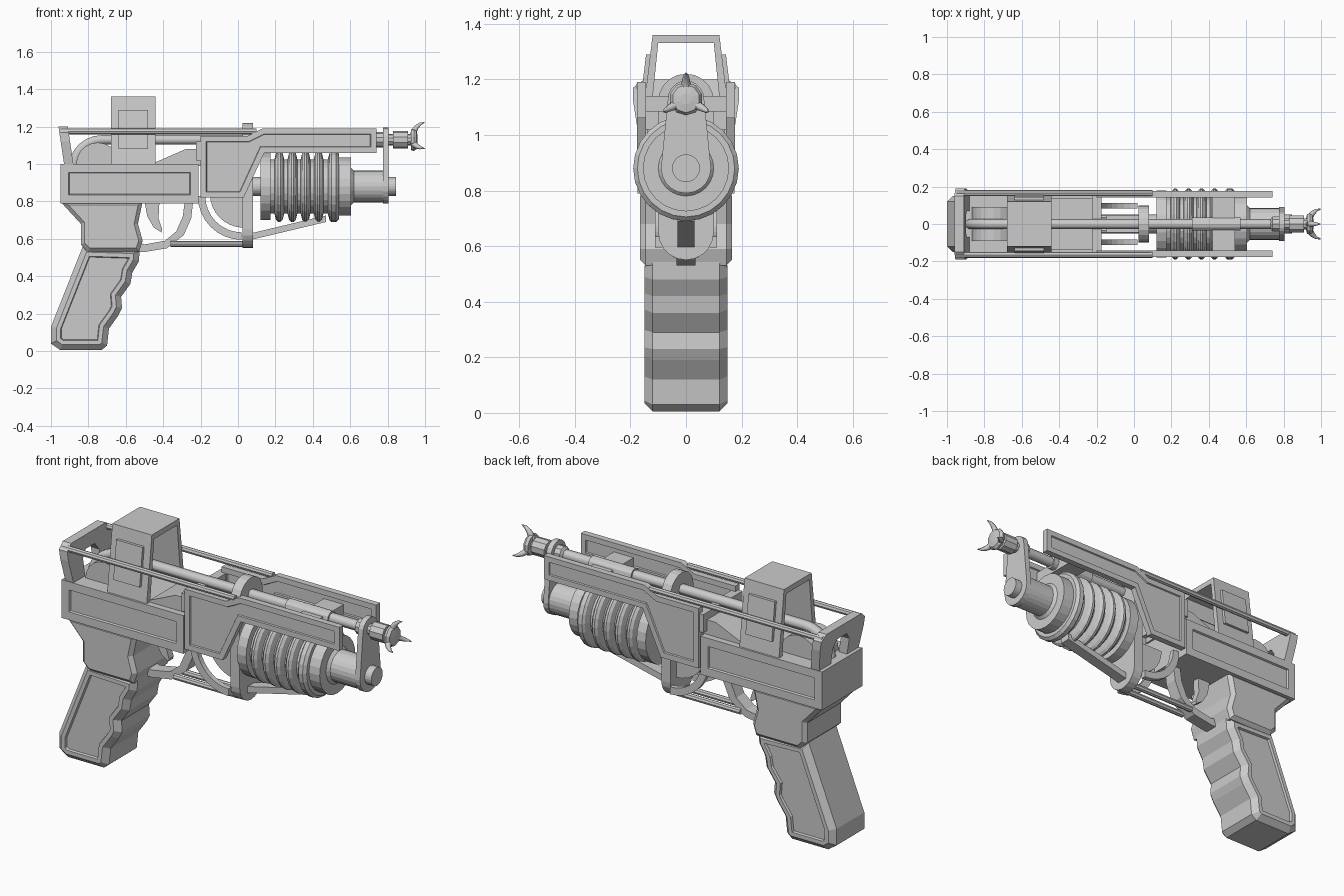
import bpy, bmesh, math
from mathutils import Vector, Matrix

if "Cube" in bpy.data.objects:
    bpy.data.objects.remove(bpy.data.objects["Cube"])


def finish(name, bm):
    bmesh.ops.recalc_face_normals(bm, faces=bm.faces[:])
    me = bpy.data.meshes.new(name)
    bm.to_mesh(me)
    bm.free()
    ob = bpy.data.objects.new(name, me)
    bpy.context.collection.objects.link(ob)
    return ob


def prism(name, pts, a, b, axis='y', insets=()):
    """Extrude a profile (x,z) along y or (y,z) along x; inset both end caps."""
    bm = bmesh.new()
    put = (lambda p, d: (p[0], d, p[1])) if axis == 'y' else (lambda p, d: (d, p[0], p[1]))
    lo = [bm.verts.new(put(p, a)) for p in pts]
    hi = [bm.verts.new(put(p, b)) for p in pts]
    caps = [bm.faces.new(lo), bm.faces.new(hi)]
    n = len(pts)
    for i in range(n):
        j = (i + 1) % n
        bm.faces.new((lo[i], lo[j], hi[j], hi[i]))
    bmesh.ops.recalc_face_normals(bm, faces=bm.faces[:])
    for thick, depth in insets:
        for f in caps:
            bmesh.ops.inset_region(bm, faces=[f], thickness=thick, depth=depth, use_even_offset=True)
    return finish(name, bm)


def box(name, x0, x1, y0, y1, z0, z1, insets=()):
    return prism(name, [(x0, z0), (x1, z0), (x1, z1), (x0, z1)], y0, y1, 'y', insets)


def lathe(name, prof, z, seg=24):
    """Revolve an (x, radius) profile about a line along x."""
    bm = bmesh.new()
    rings = [[bm.verts.new((x, r * math.sin(2 * math.pi * k / seg), z + r * math.cos(2 * math.pi * k / seg)))
              for k in range(seg)] for x, r in prof]
    for p, q in zip(rings, rings[1:]):
        for k in range(seg):
            m = (k + 1) % seg
            bm.faces.new((p[k], p[m], q[m], q[k]))
    bm.faces.new(rings[0])
    bm.faces.new(rings[-1])
    return finish(name, bm)


def rod(name, p, q, r, seg=8):
    p, q = Vector(p), Vector(q)
    bm = bmesh.new()
    rot = (q - p).to_track_quat('Z', 'Y').to_matrix().to_4x4()
    bmesh.ops.create_cone(bm, cap_ends=True, segments=seg, radius1=r, radius2=r,
                          depth=(q - p).length, matrix=Matrix.Translation((p + q) / 2) @ rot)
    return finish(name, bm)


def pipe(name, pts, radii):
    cu = bpy.data.curves.new(name, 'CURVE')
    cu.dimensions = '3D'
    cu.bevel_depth, cu.bevel_resolution, cu.use_fill_caps = 1, 1, True
    sp = cu.splines.new('POLY')
    sp.points.add(len(pts) - 1)
    for sp_pt, co, r in zip(sp.points, pts, radii):
        sp_pt.co, sp_pt.radius = (*co, 1), r
    ob = bpy.data.objects.new(name, cu)
    bpy.context.collection.objects.link(ob)
    bpy.ops.object.select_all(action='DESELECT')
    ob.select_set(True)
    bpy.context.view_layer.objects.active = ob
    bpy.ops.object.convert(target='MESH')


def arc(cx, cz, r, a0, a1, n):
    return [(cx + r * math.cos(math.radians(a0 + (a1 - a0) * i / n)),
             cz + r * math.sin(math.radians(a0 + (a1 - a0) * i / n))) for i in range(n + 1)]


# Grip with finger grooves, chamfered sides and sunken panel
prism('grip', [(-.83, .56), (-1, .13), (-1, .04), (-.95, .005), (-.73, .005), (-.70, .03), (-.69, .12),
               (-.64, .19), (-.62, .23), (-.625, .29), (-.575, .36), (-.565, .42), (-.53, .48), (-.525, .55)],
      -.12, .12, insets=[(.03, .03), (.022, 0), (.004, -.012)])
# Neck joining grip to receiver
prism('neck', [(-.95, .80), (-.84, .68), (-.84, .57), (-.80, .53), (-.53, .53), (-.51, .59), (-.535, .68), (-.51, .80)],
      -.145, .145, insets=[(.02, .02)])
# Receiver, side panels
box('receiver', -.95, -.21, -.175, .175, .79, 1.0, [(.045, 0), (.004, -.01)])
prism('receiver_ramp', [(-.46, .99), (-.44, 1.01), (-.28, 1.08), (-.2, 1.08), (-.2, .99)], -.14, .14)
box('plate_crossbar', -.225, -.175, -.17, .17, 1.02, 1.12)

# Rear bracket: arched frame leaning back
half = [(.07, .99), (.17, .99), (.19, 1.12), (.19, 1.17), (.15, 1.2)]
arch = [(-.07, 1.09), (-.04, 1.13), (.04, 1.13), (.07, 1.09)]
rear = prism('rear_bracket', half + [(-y, z) for y, z in half[::-1]] + arch, -.96, -.91, 'x')
for v in rear.data.vertices:
    v.co.x += (1.2 - v.co.z) * .15
prism('rear_hub', arc(-.75, 1.0, .115, 0, 180, 10), -.09, .09)

# Open sight housing, tapered, with raised side pads
outer = [(-.165, .99), (-.12, 1.36), (.12, 1.36), (.165, .99)]
inner = [(.135, .99), (.10, 1.33), (-.10, 1.33), (-.135, .99)]
prism('sight_housing', outer + inner, -.68, -.44, 'x')
for s in (-1, 1):
    pad = box('sight_pad', -.64, -.48, -.012, .012, 1.08, 1.29)
    for v in pad.data.vertices:
        v.co.y += s * (.12 + (1.36 - v.co.z) * .122 + .003)

# Side rods and panelled side plates
for s in (-1, 1):
    rod('side_rod', (-.95, s * .165, 1.175), (.1, s * .165, 1.175), .016)
    prism('side_plate', [(-.2, .82), (.03, .82), (.14, 1.06), (.74, 1.06), (.74, 1.19),
                         (.13, 1.19), (.05, 1.15), (-.2, 1.15)],
          s * .16 - .017, s * .16 + .017, insets=[(.03, 0), (.003, -.007)])

# Central upper rod with bent tail, sleeves and coupling
tail = [(x, 0, z) for x, z in arc(-.73, .98, .15, 180, 90, 6)]
pipe('upper_rod', tail + [(.93, 0, 1.13)], [.028] * 8)
lathe('rod_sleeve', [(.31, .036), (.57, .036)], 1.13, 12)
box('sleeve_crossbar', .42, .54, -.145, .145, 1.085, 1.14)
lathe('muzzle_coupling', [(.73, .025), (.74, .042), (.78, .042), (.80, .03), (.83, .03), (.83, .048), (.91, .048),
                          (.91, .03), (.925, .03), (.925, .055), (.94, .06), (.955, .05), (.96, .02)], 1.13, 10)
# Three muzzle claws
for a in (90, 210, 330):
    c, s = math.cos(math.radians(a)), math.sin(math.radians(a))
    path = [(.935, .02), (.94, .045), (.955, .068), (.975, .085), (.998, .093)]
    pipe('muzzle_claw', [(x, r * c, 1.13 + r * s) for x, r in path], [.018, .018, .014, .009, .002])

# Ribbed barrel
prof = [(.04, .05), (.12, .05), (.12, .18), (.175, .18), (.175, .145)]
for i in range(4):
    x = .195 + .07 * i
    prof += [(x, .145), (x + .008, .178), (x + .02, .19), (x + .032, .19), (x + .044, .178), (x + .052, .145)]
prof += [(.48, .145), (.49, .18), (.5, .19), (.525, .19), (.54, .175), (.54, .155), (.605, .155), (.605, .10),
         (.62, .085), (.80, .085), (.80, .05), (.845, .05)]
lathe('ribbed_barrel', prof, .88)

# Middle yoke and front link: rounded upright plates
def capsule(name, x0, x1, r, zlo, zhi, rlo=None):
    rlo = rlo or r
    prism(name, arc(0, zhi - r, r, 0, 180, 10) + arc(0, zlo + rlo, rlo, 180, 360, 10), x0, x1, 'x')

capsule('middle_yoke', .025, .08, .1, .55, 1.22)
capsule('front_link', .775, .805, .065, .79, 1.195, .09)

# Curved cheek straps and quarter fan under the plates
for s in (-1, 1):
    prism('cheek_strap', arc(.02, .83, .235, 180, 270, 8) + arc(.02, .83, .195, 270, 180, 8),
          s * .098 - .014, s * .098 + .014)
prism('quarter_fan', arc(.03, .84, .18, 180, 270, 8) + [(.03, .84)], -.045, .045)

# Trigger guard and trigger
prism('trigger_guard', [(-.55, .53), (-.50, .53), (-.38, .55), (-.29, .62), (-.25, .71), (-.24, .80), (-.285, .80),
                        (-.295, .72), (-.33, .64), (-.39, .59), (-.50, .57), (-.55, .59)], -.035, .035)
prism('trigger', [(-.50, .80), (-.485, .72), (-.45, .66), (-.41, .635), (-.405, .65), (-.425, .71), (-.42, .80)],
      -.02, .02)

# Lower rods and sloping brace
for y in (-.035, .035):
    rod('lower_rod', (-.36, y, .572), (.03, y, .572), .016)
prism('sloping_brace', [(.07, .595), (.47, .69), (.47, .725), (.07, .63)], -.03, .03)
